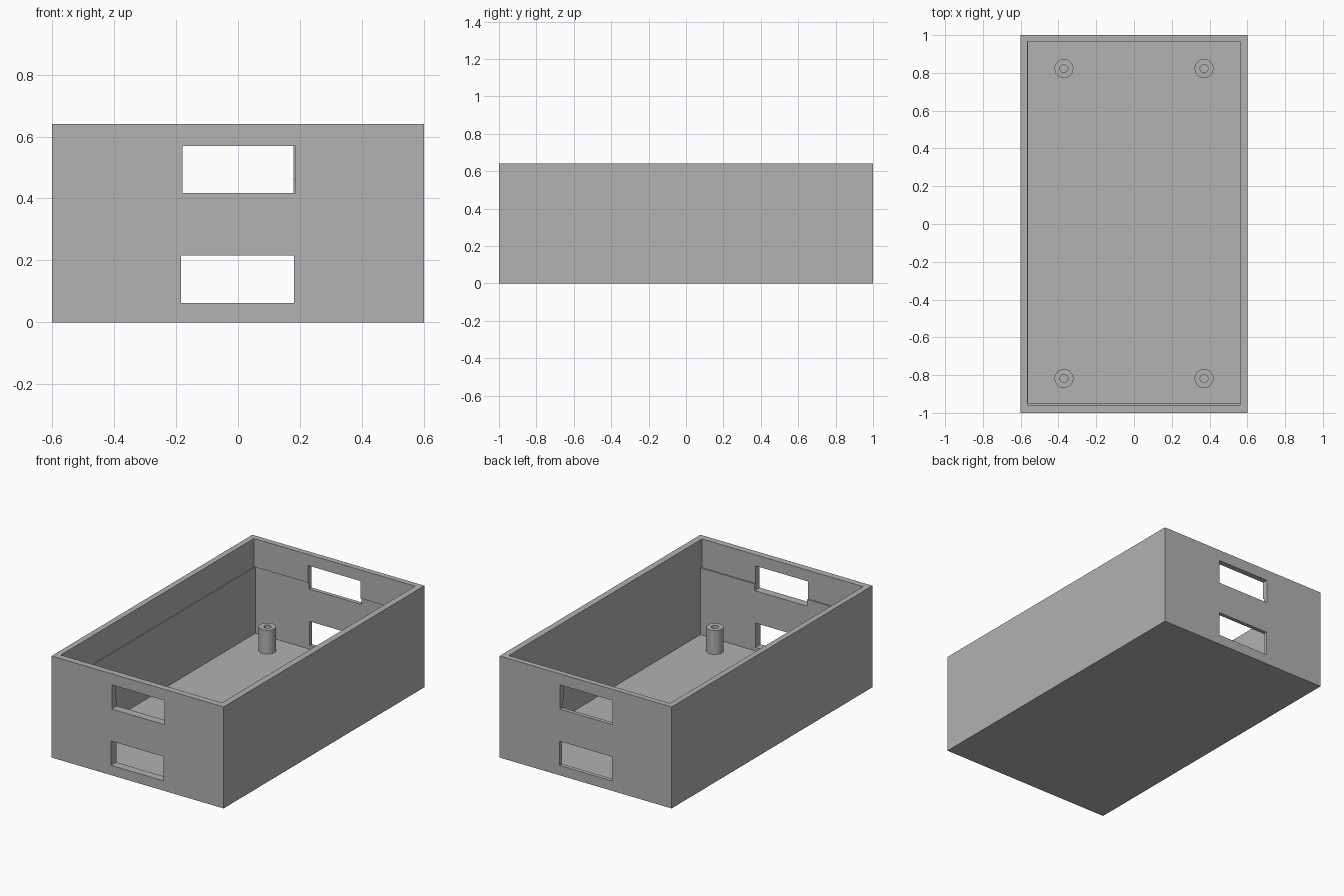
import bpy
import bmesh
import math
from mathutils import Matrix, Vector

cube = bpy.data.objects.get("Cube")
if cube:
    bpy.data.objects.remove(cube, do_unlink=True)

# Single grey plastic
grey = bpy.data.materials.new("grey plastic")
grey.use_nodes = True
colour = (0.445, 0.445, 0.445, 1)
grey.diffuse_color = colour
grey.node_tree.nodes["Principled BSDF"].inputs["Base Color"].default_value = colour


def add_object(name, bm):
    bmesh.ops.recalc_face_normals(bm, faces=bm.faces)
    mesh = bpy.data.meshes.new(name)
    bm.to_mesh(mesh)
    bm.free()
    mesh.materials.append(grey)
    obj = bpy.data.objects.new(name, mesh)
    bpy.context.collection.objects.link(obj)
    return obj


def box(name, low, high):
    low, high = Vector(low), Vector(high)
    bm = bmesh.new()
    place = Matrix.Translation((low + high) / 2) @ Matrix.Diagonal((*(high - low), 1))
    bmesh.ops.create_cube(bm, size=1, matrix=place)
    return add_object(name, bm)


def activate(obj):
    bpy.ops.object.select_all(action="DESELECT")
    obj.select_set(True)
    bpy.context.view_layer.objects.active = obj


def cut(target, low, high):
    cutter = box("cutter", low, high)
    cutter.hide_render = True
    mod = target.modifiers.new("cut", "BOOLEAN")
    mod.operation = "DIFFERENCE"
    mod.solver = "EXACT"
    mod.object = cutter
    activate(target)
    bpy.ops.object.modifier_apply(modifier=mod.name)
    bpy.data.objects.remove(cutter, do_unlink=True)


# Open tray: the lower cavity sits slightly off the upper one, leaving a fine ledge
FLOOR, LEDGE = 0.04, 0.46
tray = box("tray", (-0.6, -1, 0), (0.6, 1, 0.64))
cut(tray, (-0.564, -0.959, LEDGE), (0.56, 0.965, 0.8))
cut(tray, (-0.56, -0.949, FLOOR), (0.564, 0.975, LEDGE + 0.001))

# Upper and lower slots through both end walls
for side in (-1, 1):
    near, far = sorted((side * 0.9, side * 1.1))
    shift = -0.003 * side
    cut(tray, (-0.183 + shift, near, 0.418), (0.183 + shift, far, 0.57))
    cut(tray, (-0.184, near, 0.062), (0.181, far, 0.215))


# Hollow mounting posts, lathed from a rectangular section
def post(name, x, y, inner=0.021, outer=0.05, top=0.19):
    bm = bmesh.new()
    section = [(inner, FLOOR), (outer, FLOOR), (outer, top), (inner, top)]
    verts = [bm.verts.new((r, 0, z)) for r, z in section]
    edges = [bm.edges.new((verts[i], verts[(i + 1) % 4])) for i in range(4)]
    bmesh.ops.spin(bm, geom=verts + edges, cent=(0, 0, 0), axis=(0, 0, 1),
                   angle=math.tau, steps=48, use_merge=True)
    bmesh.ops.remove_doubles(bm, verts=bm.verts, dist=0.0001)
    obj = add_object(name, bm)
    obj.location = (x, y, 0)
    activate(obj)
    bpy.ops.object.shade_smooth_by_angle(angle=math.radians(30))


for end, y in (("front", -0.818), ("back", 0.823)):
    for side, x in (("right", -0.371), ("left", 0.371)):
        post(f"{end}_{side}_post", x, y)
